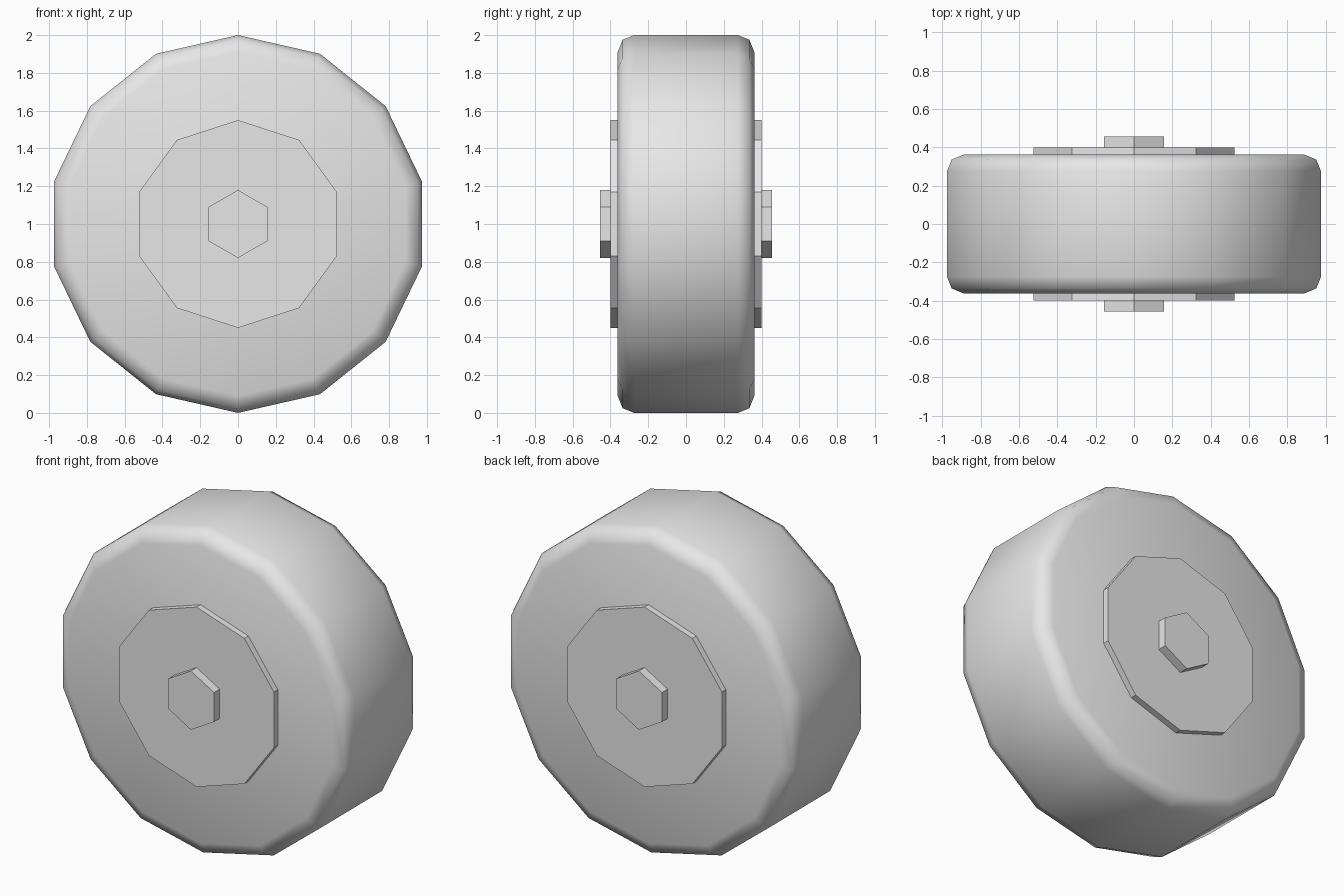
import bpy
import bmesh
from math import sin, cos, pi, radians

cube = bpy.data.objects.get("Cube")
if cube:
    bpy.data.objects.remove(cube, do_unlink=True)

# One plain grey for the whole wheel
GREY = (0.8, 0.8, 0.8, 1)
grey = bpy.data.materials.new("light_grey")
grey.use_nodes = True
grey.diffuse_color = GREY
grey.node_tree.nodes["Principled BSDF"].inputs["Base Color"].default_value = GREY


def lathe(name, half_profile, sides, smooth=False):
    """Spin (radius, y) points, mirrored front to back, around the axle."""
    profile = [(r, -y) for r, y in half_profile] + half_profile[::-1]
    bm = bmesh.new()
    rings = []
    for r, y in profile:
        angles = [2 * pi * i / sides for i in range(sides)]
        rings.append([bm.verts.new((r * sin(a), y, r * cos(a))) for a in angles])
    for a, b in zip(rings, rings[1:]):
        for i in range(sides):
            j = (i + 1) % sides
            bm.faces.new((a[i], a[j], b[j], b[i]))
    bm.faces.new(rings[0])
    bm.faces.new(rings[-1])
    bmesh.ops.recalc_face_normals(bm, faces=bm.faces)
    mesh = bpy.data.meshes.new(name)
    bm.to_mesh(mesh)
    bm.free()
    mesh.materials.append(grey)
    obj = bpy.data.objects.new(name, mesh)
    obj.location.z = 1
    bpy.context.collection.objects.link(obj)
    if smooth:
        bpy.ops.object.select_all(action="DESELECT")
        obj.select_set(True)
        bpy.context.view_layer.objects.active = obj
        bpy.ops.object.shade_smooth_by_angle(angle=radians(60))
    return obj


# Tyre with rounded shoulders
lathe("tyre", [(0.91, 0.362), (0.975, 0.336), (1.0, 0.275)], 14, smooth=True)
# Hub plate and hexagonal axle bolt, showing on both sides
lathe("hub_plate", [(0.55, 0.4)], 10)
lathe("axle_bolt", [(0.18, 0.455)], 6)
